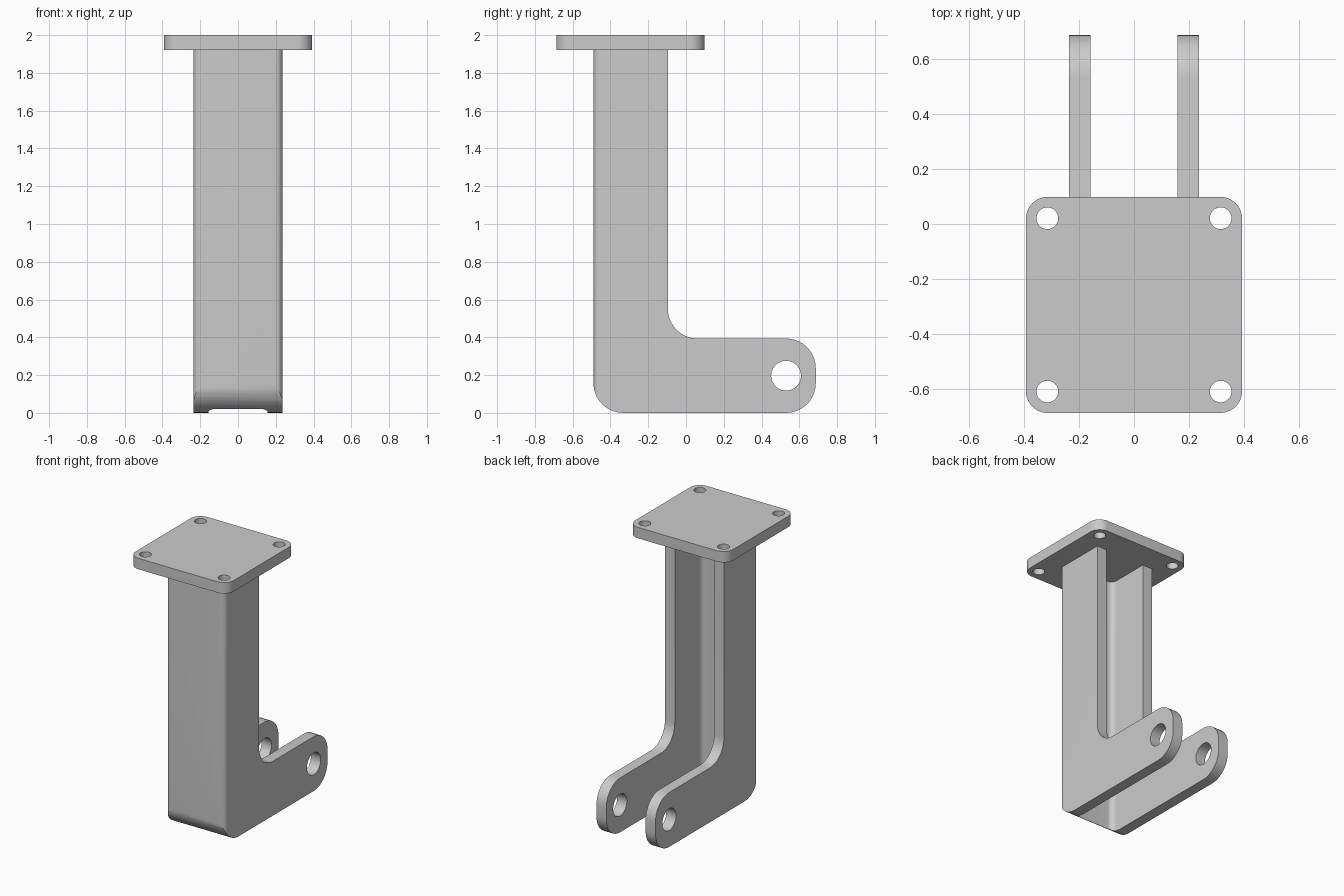
import bpy, bmesh
from math import radians, pi, sin, cos
from mathutils import Vector, Matrix

cube = bpy.data.objects.get("Cube")
if cube:
    bpy.data.objects.remove(cube, do_unlink=True)

U = 2 / 25.4          # wall thickness, base module of the bracket
FRONT, MID = -0.49, -0.294
STEPS = 10

grey = bpy.data.materials.new("plain grey")
grey.use_nodes = True
colour = (0.6, 0.6, 0.6, 1)
grey.diffuse_color = colour
grey.node_tree.nodes["Principled BSDF"].inputs["Base Color"].default_value = colour


def rounded(corners):
    """Turn (a, b, radius) corners into an outline with arc fillets."""
    out = []
    for i, (a, b, r) in enumerate(corners):
        p = Vector((a, b))
        if r == 0:
            out.append(p)
            continue
        d0 = (Vector(corners[i - 1][:2]) - p).normalized()
        d1 = (Vector(corners[(i + 1) % len(corners)][:2]) - p).normalized()
        centre = p + (d0 + d1) * r
        for k in range(STEPS + 1):
            t = k / STEPS * pi / 2
            out.append(centre - d1 * r * cos(t) - d0 * r * sin(t))
    return out


def prism(name, outline, low, high, axis="Z"):
    """Extrude an outline along Z (a=x, b=y) or X (a=y, b=z)."""
    bm = bmesh.new()
    place = (lambda p: (p.x, p.y, low)) if axis == "Z" else (lambda p: (low, p.x, p.y))
    face = bm.faces.new([bm.verts.new(place(p)) for p in outline])
    moved = bmesh.ops.extrude_face_region(bm, geom=[face])["geom"]
    step = Vector((0, 0, high - low)) if axis == "Z" else Vector((high - low, 0, 0))
    bmesh.ops.translate(bm, vec=step, verts=[v for v in moved if isinstance(v, bmesh.types.BMVert)])
    bmesh.ops.recalc_face_normals(bm, faces=bm.faces)
    return to_object(name, bm)


def rod(name, radius, length, place, axis="Z"):
    bm = bmesh.new()
    turn = Matrix.Rotation(pi / 2, 4, "Y") if axis == "X" else Matrix()
    bmesh.ops.create_cone(bm, cap_ends=True, segments=40, radius1=radius, radius2=radius,
                          depth=length, matrix=Matrix.Translation(place) @ turn)
    return to_object(name, bm)


def to_object(name, bm):
    mesh = bpy.data.meshes.new(name)
    bm.to_mesh(mesh)
    bm.free()
    mesh.materials.append(grey)
    ob = bpy.data.objects.new(name, mesh)
    bpy.context.collection.objects.link(ob)
    return ob


def combine(ob, tool, operation="DIFFERENCE"):
    """Apply a boolean and drop the helper."""
    bpy.context.view_layer.objects.active = ob
    mod = ob.modifiers.new("shape", "BOOLEAN")
    mod.operation, mod.solver, mod.object = operation, "EXACT", tool
    bpy.ops.object.modifier_apply(modifier=mod.name)
    bpy.data.objects.remove(tool, do_unlink=True)


def smooth(ob):
    bpy.ops.object.select_all(action="DESELECT")
    ob.select_set(True)
    bpy.context.view_layer.objects.active = ob
    bpy.ops.object.shade_smooth_by_angle(angle=radians(30))


# Channel: L-shaped side outline, trimmed by a U section open at the back
back, end, top = FRONT + 5 * U, FRONT + 15 * U - 0.004, 2 - U
side = rounded([(FRONT, 0, 2 * U), (end, 0, 2 * U), (end, 5 * U, 2 * U),
                (back, 5 * U, 2 * U), (back, top, 0), (FRONT, top, 0)])
channel = prism("channel_bracket", side, -4 * U, 4 * U, "X")
w, i, r = 3 * U, 2 * U, U / 2
section = rounded([(-w, FRONT, r), (w, FRONT, r), (w, 1, 0), (i, 1, 0),
                   (i, FRONT + U, r), (-i, FRONT + U, r), (-i, 1, 0), (-w, 1, 0)])
combine(channel, prism("section_helper", section, -1, 3), "INTERSECT")
# Pivot hole through both arms
combine(channel, rod("pivot_helper", U, 2, (0, end - 2 * U, 2.5 * U), "X"))
smooth(channel)

# Mounting plate with four bolt holes
h = 5 * U - 0.001
plate = prism("mounting_plate", rounded([(sx * h, MID + sy * h, U) for sx, sy in
              ((-1, -1), (1, -1), (1, 1), (-1, 1))]), top, 2)
for sx in (-1, 1):
    for sy in (-1, 1):
        combine(plate, rod("bolt_helper", U / 2, 1, (sx * 4 * U, MID + sy * 4 * U, 2)))
smooth(plate)
